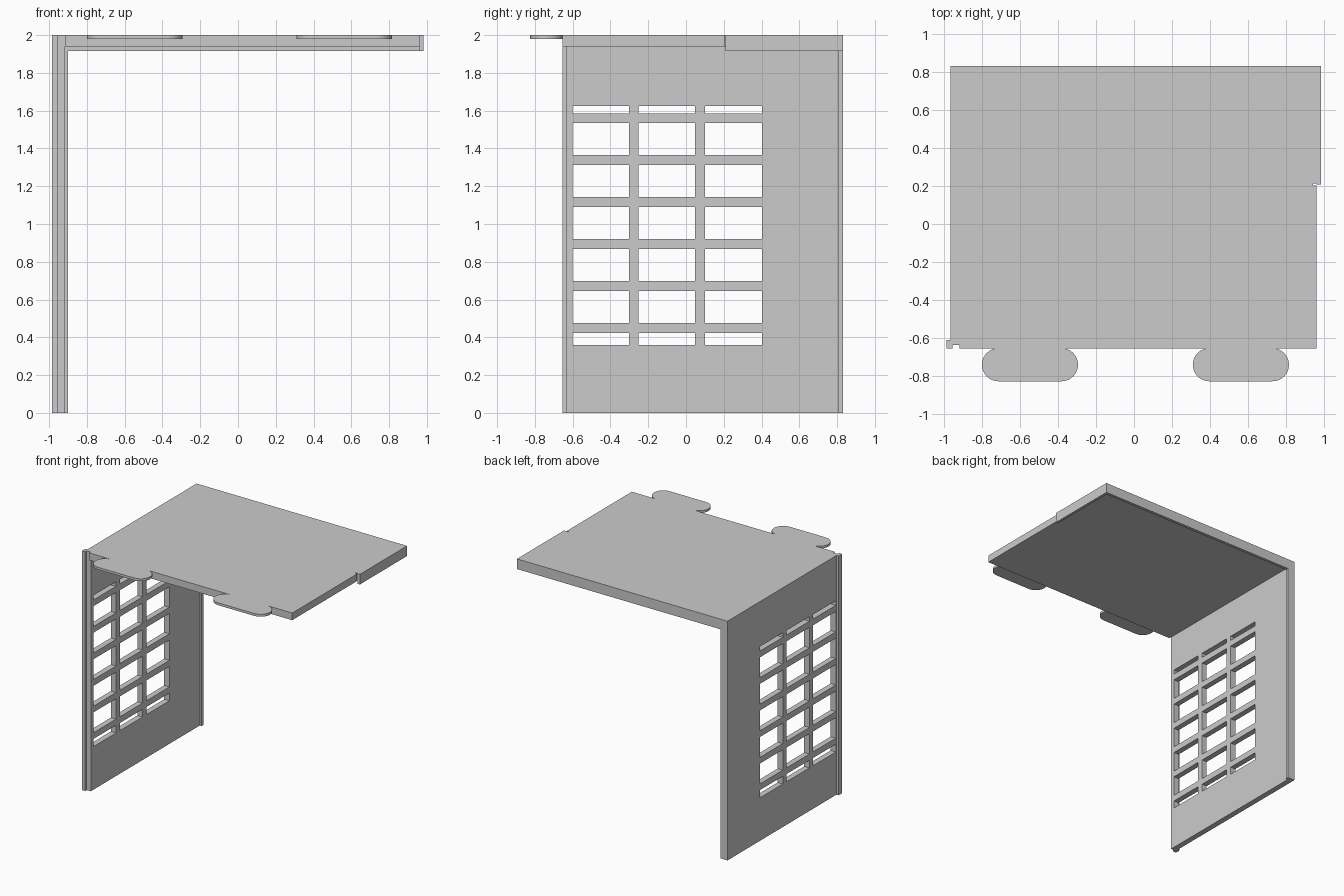
import bpy, bmesh, math
from mathutils import Vector

cube = bpy.data.objects.get("Cube")
if cube:
    bpy.data.objects.remove(cube)

grey = bpy.data.materials.new("light grey")
grey.use_nodes = True
grey.diffuse_color = (0.6, 0.6, 0.6, 1)
grey.node_tree.nodes["Principled BSDF"].inputs["Base Color"].default_value = (0.6, 0.6, 0.6, 1)


def finish(name, bm):
    bmesh.ops.recalc_face_normals(bm, faces=bm.faces)
    mesh = bpy.data.meshes.new(name)
    bm.to_mesh(mesh)
    bm.free()
    mesh.materials.append(grey)
    obj = bpy.data.objects.new(name, mesh)
    bpy.context.collection.objects.link(obj)
    return obj


def extrude(bm, faces, offset):
    result = bmesh.ops.extrude_face_region(bm, geom=faces, use_keep_orig=True)
    verts = [v for v in result["geom"] if isinstance(v, bmesh.types.BMVert)]
    bmesh.ops.translate(bm, verts=verts, vec=Vector(offset))


def prism(name, outline, z0, z1):
    bm = bmesh.new()
    face = bm.faces.new([bm.verts.new((x, y, z0)) for x, y in outline])
    extrude(bm, [face], (0, 0, z1 - z0))
    return finish(name, bm)


def box(name, x0, x1, y0, y1, z0, z1):
    return prism(name, [(x0, y0), (x1, y0), (x1, y1), (x0, y1)], z0, z1)


LEFT, INNER, RIGHT = -0.965, -0.917, 0.96
FRONT, BACK, TOP, UNDER, LIP = -0.655, 0.83, 2.0, 1.94, 1.915

# Top slab with its corner notch and the small slot on the side edge
prism("top_panel", [
    (LEFT, BACK), (RIGHT, BACK), (RIGHT, 0.213), (0.94, 0.213), (0.94, 0.203),
    (RIGHT, 0.203), (RIGHT, FRONT), (INNER, FRONT), (INNER, -0.635), (LEFT, -0.635)],
    UNDER, TOP)

# Lips at the side and back of the top
box("top_side_lip", RIGHT, 0.982, 0.208, BACK, LIP, TOP)
box("top_back_lip", -0.9, RIGHT, 0.805, BACK, LIP, UNDER)

# Side wall: a grid of cells with the window cells left open
ys = [-0.635, -0.60, -0.302, -0.252, 0.048, 0.10, 0.403, BACK]
zs = [0, 0.36]
for i in range(6):
    bar = 0.45 + i * 0.222
    zs += [bar - 0.026, bar + 0.026]
zs += [1.624, UNDER]
bm = bmesh.new()
grid = [[bm.verts.new((LEFT, y, z)) for z in zs] for y in ys]
for i in range(len(ys) - 1):
    for j in range(len(zs) - 1):
        if not (i % 2 and j % 2):
            bm.faces.new((grid[i][j], grid[i + 1][j], grid[i + 1][j + 1], grid[i][j + 1]))
extrude(bm, bm.faces[:], (INNER - LEFT, 0, 0))
finish("side_wall", bm)

# Flange behind the wall and the hooked strip on its front edge
box("wall_back_flange", INNER, -0.9, 0.805, BACK, 0, UNDER)
prism("wall_front_strip", [
    (-0.985, FRONT), (-0.955, FRONT), (-0.955, -0.635), (LEFT, -0.635),
    (LEFT, -0.61), (-0.985, -0.61)], 0, TOP)

# Rounded tabs on the front edge of the top
RADIUS = 0.087
for name, centre in (("right_tab", -0.547), ("left_tab", 0.562)):
    outline = []
    for side in (1, -1):
        for k in range(17):
            a = -math.pi / 2 + math.pi * k / 16
            outline.append((centre + side * (0.166 + RADIUS * math.cos(a)),
                            FRONT + 0.002 - RADIUS + side * RADIUS * math.sin(a)))
    prism(name, outline, 1.98, TOP)
